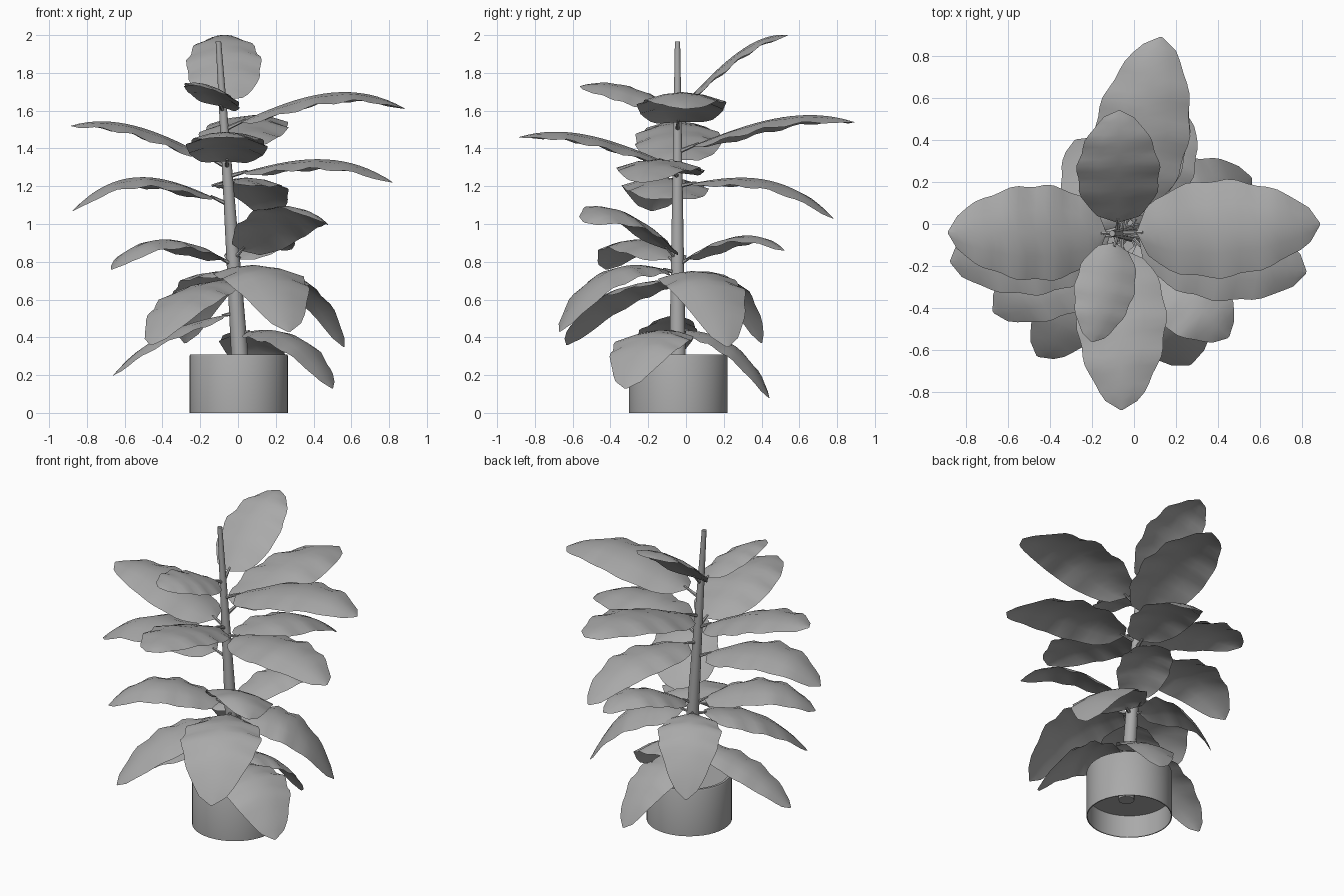
import bpy
import bmesh
import random
from math import sin, cos, pi
from mathutils import Vector

random.seed(4)
if "Cube" in bpy.data.objects:
    bpy.data.objects.remove(bpy.data.objects["Cube"], do_unlink=True)

grey = bpy.data.materials.new("plain grey")
grey.use_nodes = True
grey.diffuse_color = (0.4, 0.4, 0.4, 1)
grey.node_tree.nodes["Principled BSDF"].inputs["Base Color"].default_value = (0.4, 0.4, 0.4, 1)


def finish(name, bm, angle, closed=True):
    """Turn a bmesh into a shaded object."""
    if closed:
        bmesh.ops.recalc_face_normals(bm, faces=bm.faces)
    mesh = bpy.data.meshes.new(name)
    bm.to_mesh(mesh)
    bm.free()
    mesh.materials.append(grey)
    obj = bpy.data.objects.new(name, mesh)
    bpy.context.collection.objects.link(obj)
    bpy.ops.object.select_all(action='DESELECT')
    obj.select_set(True)
    bpy.context.view_layer.objects.active = obj
    bpy.ops.object.shade_smooth_by_angle(angle=angle)
    return obj


def lathe(name, rings, sides):
    """Join horizontal rings given as (centre, radius), capping both ends."""
    bm = bmesh.new()
    loops = []
    for centre, radius in rings:
        loops.append([bm.verts.new(centre + Vector((cos(a), sin(a), 0)) * radius)
                      for a in (2 * pi * i / sides for i in range(sides))])
    for low, high in zip(loops, loops[1:]):
        for i in range(sides):
            j = (i + 1) % sides
            bm.faces.new((low[i], low[j], high[j], high[i]))
    bm.faces.new(loops[0])
    bm.faces.new(loops[-1])
    return finish(name, bm, 0.8)


def trunk_point(z):
    return Vector((0.03 - 0.068 * z, -0.045, z))


# Pot with recessed underside, thin rim and soil surface
pot_profile = [(0.255, 0.15), (0.255, 0), (0.261, 0), (0.261, 0.3),
               (0.256, 0.31), (0.24, 0.31), (0.24, 0.285)]
lathe("pot", [(Vector((0.004, -0.04, z)), r) for r, z in pot_profile], 40)

# Leaning, tapered trunk
heights = [0.11 + 1.855 * i / 10 for i in range(11)]
lathe("trunk", [(trunk_point(z), 0.051 - 0.0185 * z) for z in heights], 10)


def add_leaf(name, z0, arch, tip, width, roll=0.0):
    """Arched blade with a wavy outline, on a short stalk."""
    base, tip = trunk_point(z0), Vector(tip)
    heading = Vector((tip.x - base.x, tip.y - base.y, 0)).normalized()
    across = heading.cross(Vector((0, 0, 1)))
    across.z = roll
    across.normalize()
    phase = [random.uniform(0, 2 * pi) for _ in range(2)]

    def midrib(u):
        p = base.lerp(tip, u)
        p.z += arch * 2.6 * u * (1 - u * u)
        return p

    # Blade
    bm = bmesh.new()
    rows = []
    steps, start = 18, 0.09
    for k in range(steps + 1):
        v = k / steps
        half = width / 2 * max(sin(pi * v ** 0.83), 0.0) ** 0.57 + 0.006
        centre = midrib(start + (1 - start) * v)
        row = []
        for t in (-1, -0.5, 0, 0.5, 1):
            ripple = sin(v * 26 + phase[0 if t < 0 else 1])
            reach = half * (1 + 0.035 * ripple)
            p = centre + across * (t * reach)
            p.z += -0.24 * half * t * t + 0.04 * half * ripple * t * t
            row.append(bm.verts.new(p))
        rows.append(row)
    for near, far in zip(rows, rows[1:]):
        for i in range(4):
            bm.faces.new((near[i], near[i + 1], far[i + 1], far[i]))
    finish(name, bm, 1.0, closed=False)

    # Stalk
    end = midrib(start + 0.03)
    axis = end - base
    bm = bmesh.new()
    bmesh.ops.create_cone(bm, cap_ends=True, segments=6, radius1=0.013,
                          radius2=0.007, depth=axis.length)
    turn = axis.to_track_quat('Z', 'Y')
    for vert in bm.verts:
        vert.co = turn @ vert.co + (base + end) / 2
    finish(name + "_stalk", bm, 0.9)


# Leaves: trunk height, arch, tip, width, optional roll
leaves = {
    "crown_back_leaf": (1.6, 0.09, (-0.07, 0.54, 2.0), 0.38),
    "crown_front_leaf": (1.6, 0.05, (-0.2, -0.56, 1.73), 0.28, 0.25),
    "upper_left_leaf": (1.5, 0.13, (0.885, 0, 1.61), 0.45),
    "upper_right_leaf": (1.3, 0.09, (-0.885, -0.04, 1.52), 0.44),
    "upper_back_leaf": (1.38, 0.09, (0.13, 0.89, 1.54), 0.44),
    "upper_front_leaf": (1.3, 0.08, (-0.06, -0.885, 1.46), 0.41),
    "middle_left_leaf": (1.25, 0.11, (0.82, -0.23, 1.22), 0.43),
    "middle_right_leaf": (1.1, 0.165, (-0.875, -0.18, 1.07), 0.43),
    "middle_back_leaf": (1.2, 0.13, (0.18, 0.78, 1.03), 0.36),
    "middle_front_leaf": (0.81, 0.14, (0.45, -0.54, 1.01), 0.41, 0.28),
    "lower_right_leaf": (0.78, 0.15, (-0.67, -0.42, 0.76), 0.38),
    "lower_back_leaf": (0.78, 0.11, (0.25, 0.52, 0.86), 0.31),
    "drooping_left_leaf": (0.72, 0.2, (0.56, 0.22, 0.35), 0.43),
    "drooping_back_leaf": (0.72, 0.19, (-0.28, 0.4, 0.37), 0.37),
    "drooping_right_leaf": (0.71, 0.12, (-0.46, -0.63, 0.36), 0.38),
    "drooping_front_leaf": (0.74, 0.19, (0.27, -0.67, 0.43), 0.47),
    "bottom_right_leaf": (0.53, 0.08, (-0.66, -0.17, 0.2), 0.3),
    "bottom_left_leaf": (0.42, 0.15, (0.5, -0.32, 0.13), 0.41),
    "bottom_back_leaf": (0.44, 0.13, (0.16, 0.44, 0.08), 0.33),
}
for leaf_name, shape in leaves.items():
    add_leaf(leaf_name, *shape)
